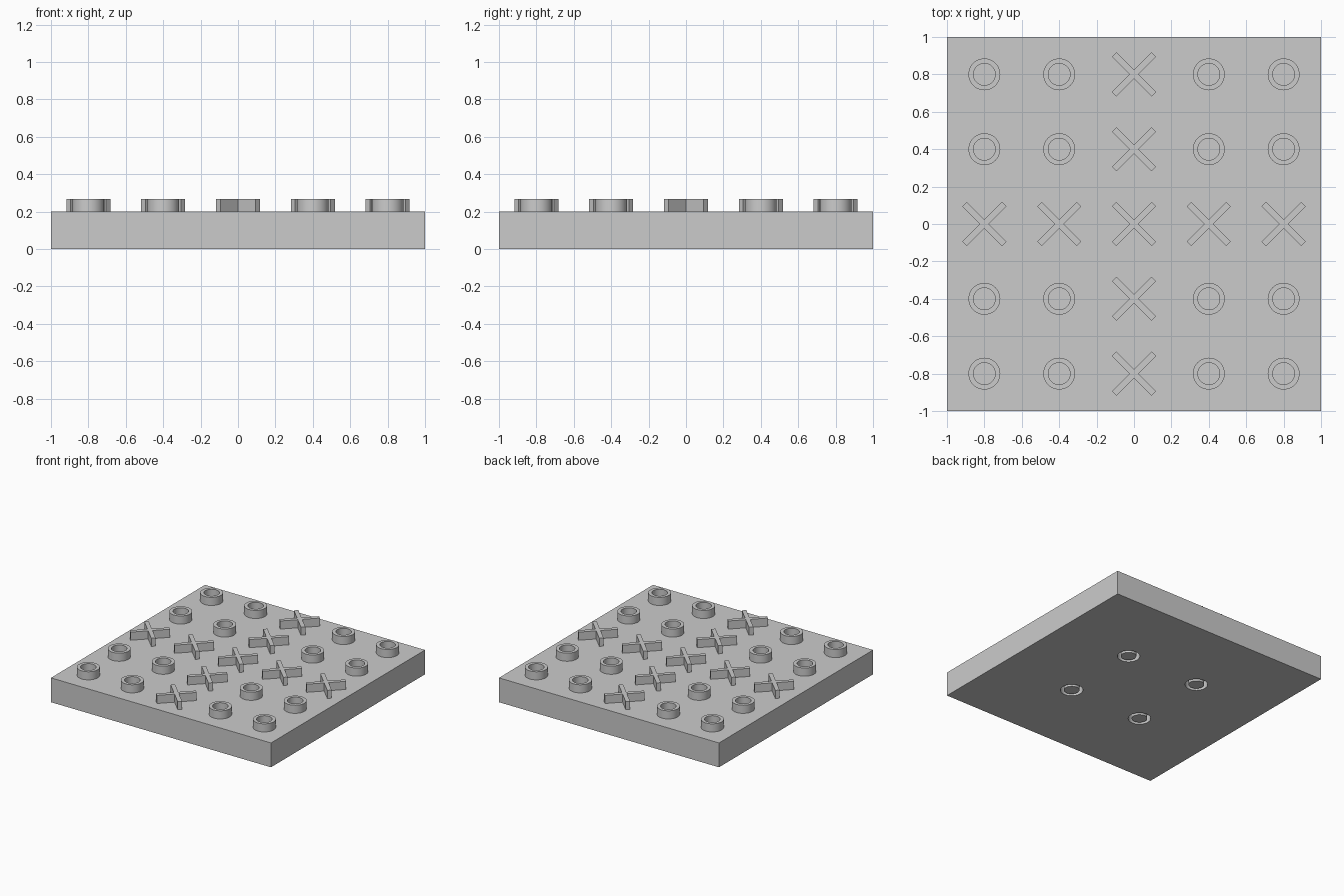
import bpy, bmesh, math

if "Cube" in bpy.data.objects:
    bpy.data.objects.remove(bpy.data.objects["Cube"], do_unlink=True)

UNIT = 1 / 30               # module that all dimensions follow
BASE_H = 6 * UNIT
RAISE = 2 * UNIT
R_OUT, R_IN = 2.55 * UNIT, 1.75 * UNIT
SEGMENTS = 64

grey = bpy.data.materials.new("plain grey")
grey.use_nodes = True
COLOUR = (0.6, 0.6, 0.6, 1)
grey.diffuse_color = COLOUR
grey.node_tree.nodes["Principled BSDF"].inputs["Base Color"].default_value = COLOUR


def finish(bm, name):
    bmesh.ops.recalc_face_normals(bm, faces=bm.faces)
    mesh = bpy.data.meshes.new(name)
    bm.to_mesh(mesh)
    bm.free()
    mesh.materials.append(grey)
    return mesh


def place(name, mesh, location):
    obj = bpy.data.objects.new(name, mesh)
    obj.location = location
    bpy.context.collection.objects.link(obj)
    return obj


def add_ring(bm, cx, cy, z0, z1):
    """Closed tube with a rectangular section."""
    section = [(R_IN, z0), (R_OUT, z0), (R_OUT, z1), (R_IN, z1)]
    loops = []
    for i in range(SEGMENTS):
        a = math.tau * i / SEGMENTS
        loops.append([bm.verts.new((cx + r * math.cos(a), cy + r * math.sin(a), z))
                      for r, z in section])
    for i, here in enumerate(loops):
        there = loops[(i + 1) % SEGMENTS]
        for j in range(4):
            k = (j + 1) % 4
            face = bm.faces.new((here[j], there[j], there[k], here[k]))
            face.smooth = j in (1, 3)
    # keep the rims crisp
    for e in bm.edges:
        e.smooth = len({f.smooth for f in e.link_faces}) == 1


# Base slab
bm = bmesh.new()
bmesh.ops.create_cube(bm, size=1)
bmesh.ops.scale(bm, vec=(2, 2, BASE_H), verts=bm.verts)
bmesh.ops.translate(bm, vec=(0, 0, BASE_H / 2), verts=bm.verts)
base = place("base_slab", finish(bm, "base_slab"), (0, 0, 0))

# Four ring grooves in the underside
bm = bmesh.new()
for sx in (-1, 1):
    for sy in (-1, 1):
        add_ring(bm, sx * 10 * UNIT, sy * 10 * UNIT, -RAISE, RAISE)
cutter = place("groove_cutter", finish(bm, "groove_cutter"), (0, 0, 0))
cutter.hide_render = True
cutter.hide_set(True)
cutter.display_type = 'WIRE'
grooves = base.modifiers.new("underside_grooves", 'BOOLEAN')
grooves.operation = 'DIFFERENCE'
grooves.solver = 'EXACT'
grooves.object = cutter

# Raised ring
bm = bmesh.new()
add_ring(bm, 0, 0, 0, RAISE)
ring_mesh = finish(bm, "ring")

# Raised diagonal cross: four arms meeting at a square centre
bm = bmesh.new()
w, arm = UNIT / 2, 4.5 * UNIT
outline = []
for q in range(4):
    a = math.pi / 4 + q * math.pi / 2
    c, s = math.cos(a), math.sin(a)
    for x, y in ((arm, -w), (arm, w), (w, w)):
        outline.append(bm.verts.new((x * c - y * s, x * s + y * c, 0)))
bottom = bm.faces.new(outline)
top = bmesh.ops.extrude_face_region(bm, geom=[bottom], use_keep_orig=True)["geom"]
bmesh.ops.translate(bm, vec=(0, 0, RAISE),
                    verts=[g for g in top if isinstance(g, bmesh.types.BMVert)])
cross_mesh = finish(bm, "cross")

# Five by five layout: crosses on the middle row and column, rings elsewhere
for i in range(-2, 3):
    for j in range(-2, 3):
        kind, mesh = ("ring", ring_mesh) if i and j else ("cross", cross_mesh)
        place(f"{kind}_{i + 3}_{j + 3}", mesh, (i * 0.4, j * 0.4, BASE_H))
